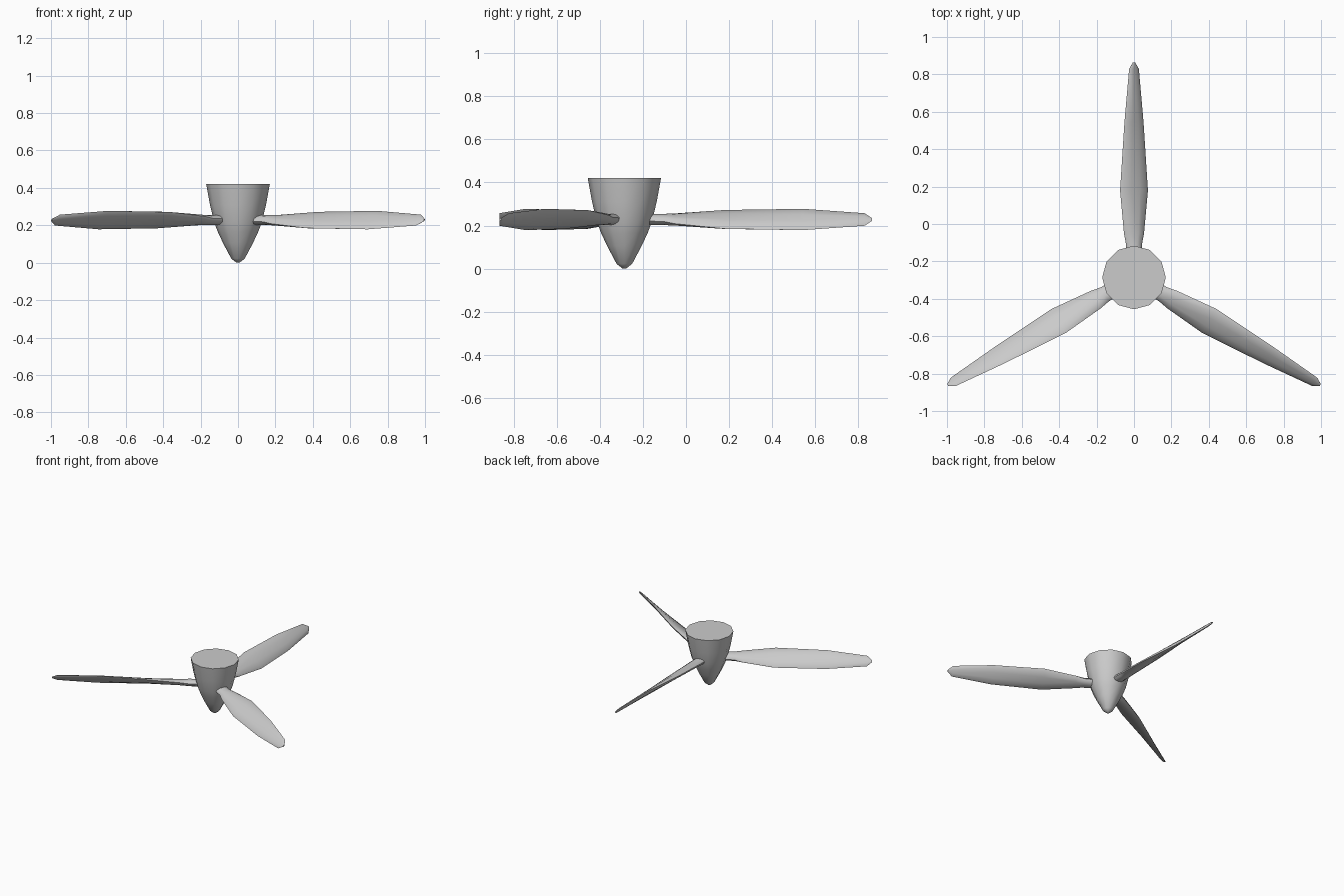
import bpy, bmesh
from math import sin, cos, pi, radians
from mathutils import Vector, Matrix

if "Cube" in bpy.data.objects:
    bpy.data.objects.remove(bpy.data.objects["Cube"])

CENTRE = Vector((0, -0.286, 0))
BLADE_Z = 0.228


def loft(name, rings, cap_start=True, cap_end=True):
    """Skin a list of equal-length closed rings into one object."""
    bm = bmesh.new()
    loops = [[bm.verts.new(p) for p in ring] for ring in rings]
    n = len(loops[0])
    for a, b in zip(loops, loops[1:]):
        for i in range(n):
            j = (i + 1) % n
            bm.faces.new((a[i], a[j], b[j], b[i]))
    if cap_start:
        bm.faces.new(loops[0][::-1])
    if cap_end:
        bm.faces.new(loops[-1])
    bmesh.ops.recalc_face_normals(bm, faces=bm.faces)
    mesh = bpy.data.meshes.new(name)
    bm.to_mesh(mesh)
    bm.free()
    obj = bpy.data.objects.new(name, mesh)
    bpy.context.collection.objects.link(obj)
    bpy.ops.object.select_all(action='DESELECT')
    obj.select_set(True)
    bpy.context.view_layer.objects.active = obj
    bpy.ops.object.shade_smooth_by_angle(angle=radians(50))
    return obj


# Spinner hub: twelve-sided cone with a rounded nose pointing down
profile = [(0.008, 0.0), (0.036, 0.022), (0.080, 0.105), (0.108, 0.165),
           (0.127, 0.215), (0.150, 0.31), (0.170, 0.42)]
hub = loft("spinner_hub", [
    [(r * cos(2 * pi * i / 12), r * sin(2 * pi * i / 12), z) for i in range(12)]
    for r, z in profile])
hub.location = CENTRE

# Blade stations: radius, half chord, half thickness, pitch in degrees
stations = [(0.05, 0.043, 0.026, 8), (0.18, 0.044, 0.025, 12),
            (0.235, 0.057, 0.022, 20), (0.465, 0.086, 0.018, 30),
            (0.83, 0.071, 0.013, 44), (1.115, 0.039, 0.008, 48),
            (1.15, 0.008, 0.004, 48)]


def section(r, chord, thick, pitch):
    a = radians(pitch)
    ring = []
    for i in range(10):
        t = 2 * pi * i / 10
        u, v = chord * cos(t), thick * sin(t)
        ring.append((u * cos(a) + v * sin(a), r, -u * sin(a) + v * cos(a)))
    return ring


# Three twisted blades around the hub
for k in range(3):
    blade = loft(f"blade_{k + 1}", [section(*s) for s in stations])
    blade.matrix_world = (Matrix.Translation(CENTRE + Vector((0, 0, BLADE_Z)))
                          @ Matrix.Rotation(2 * pi * k / 3, 4, 'Z'))
